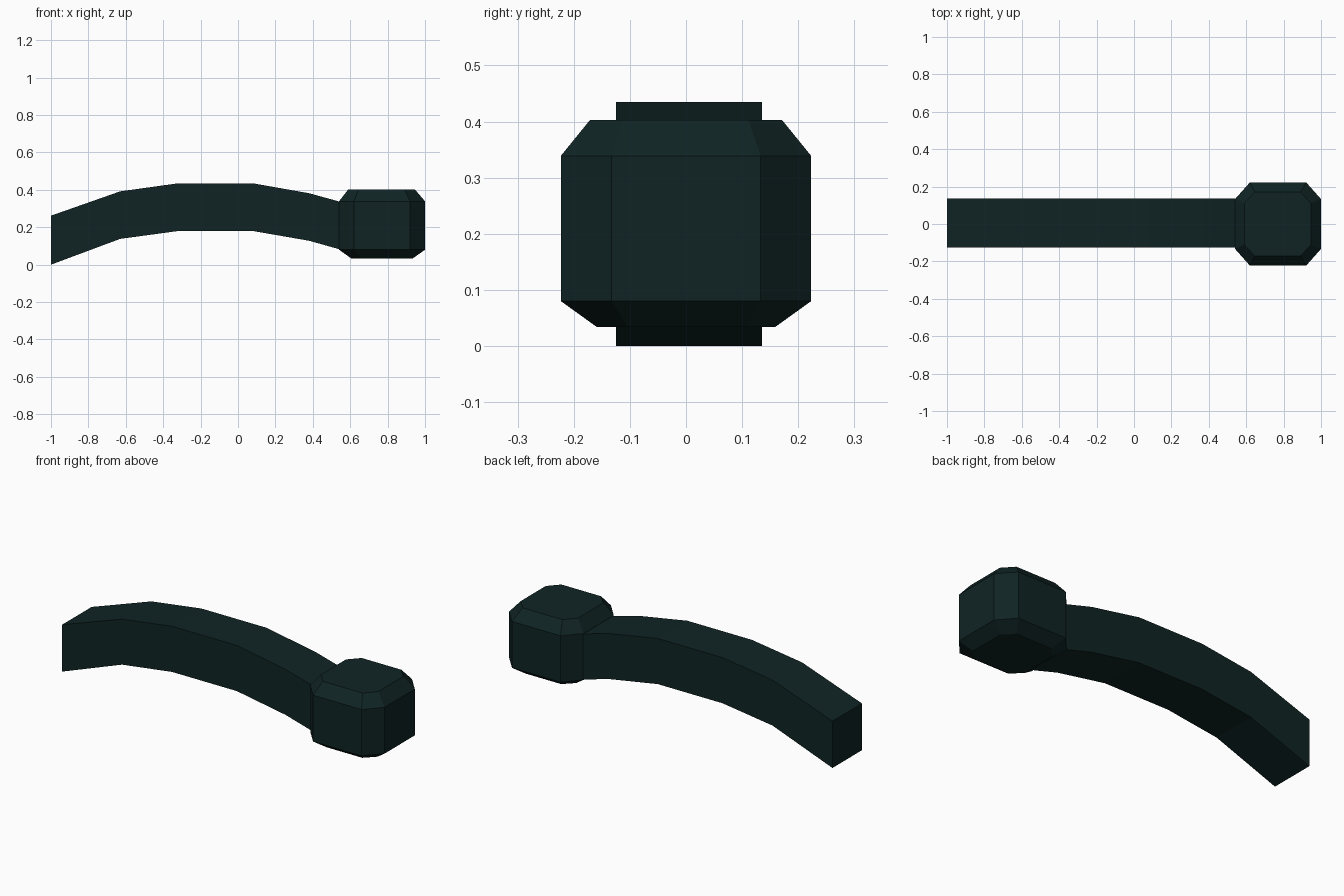
import bpy

if "Cube" in bpy.data.objects:
    bpy.data.objects.remove(bpy.data.objects["Cube"])

mat = bpy.data.materials.new("dark teal")
mat.diffuse_color = (0.005, 0.017, 0.017, 1)
mat.use_nodes = True
mat.node_tree.nodes["Principled BSDF"].inputs["Base Color"].default_value = mat.diffuse_color


def make_loft(name, rings):
    """Closed solid through equally sized rings, capped at both ends."""
    n = len(rings[0])
    verts = [p for ring in rings for p in ring]
    faces = [tuple(reversed(range(n))),
             tuple(range(len(verts) - n, len(verts)))]
    for r in range(len(rings) - 1):
        for i in range(n):
            j = (i + 1) % n
            faces.append((r * n + i, r * n + j, (r + 1) * n + j, (r + 1) * n + i))
    mesh = bpy.data.meshes.new(name)
    mesh.from_pydata(verts, [], faces)
    mesh.materials.append(mat)
    obj = bpy.data.objects.new(name, mesh)
    bpy.context.collection.objects.link(obj)
    return obj


def octagon(z, x0, x1, hy, cx, cy):
    """Chamfered rectangle at height z, counter-clockwise."""
    return [(x0 + cx, -hy, z), (x1 - cx, -hy, z), (x1, -hy + cy, z), (x1, hy - cy, z),
            (x1 - cx, hy, z), (x0 + cx, hy, z), (x0, hy - cy, z), (x0, -hy + cy, z)]


# arched arm: square section swept along a bent path (x, bottom z, top z)
path = [(-1, 0, 0.262), (-0.63, 0.138, 0.392), (-0.32, 0.18, 0.435),
        (0.08, 0.18, 0.435), (0.38, 0.128, 0.382), (0.54, 0.083, 0.338),
        (0.62, 0.082, 0.337)]
make_loft("arched_arm", [[(x, -0.125, lo), (x, 0.135, lo), (x, 0.135, hi), (x, -0.125, hi)]
                         for x, lo, hi in path])

# chamfered end block
make_loft("end_block", [
    octagon(0.034, 0.605, 0.935, 0.159, 0.055, 0.055),
    octagon(0.08, 0.54, 1.0, 0.223, 0.08, 0.09),
    octagon(0.339, 0.54, 1.0, 0.223, 0.08, 0.09),
    octagon(0.403, 0.59, 0.945, 0.171, 0.055, 0.06)])
